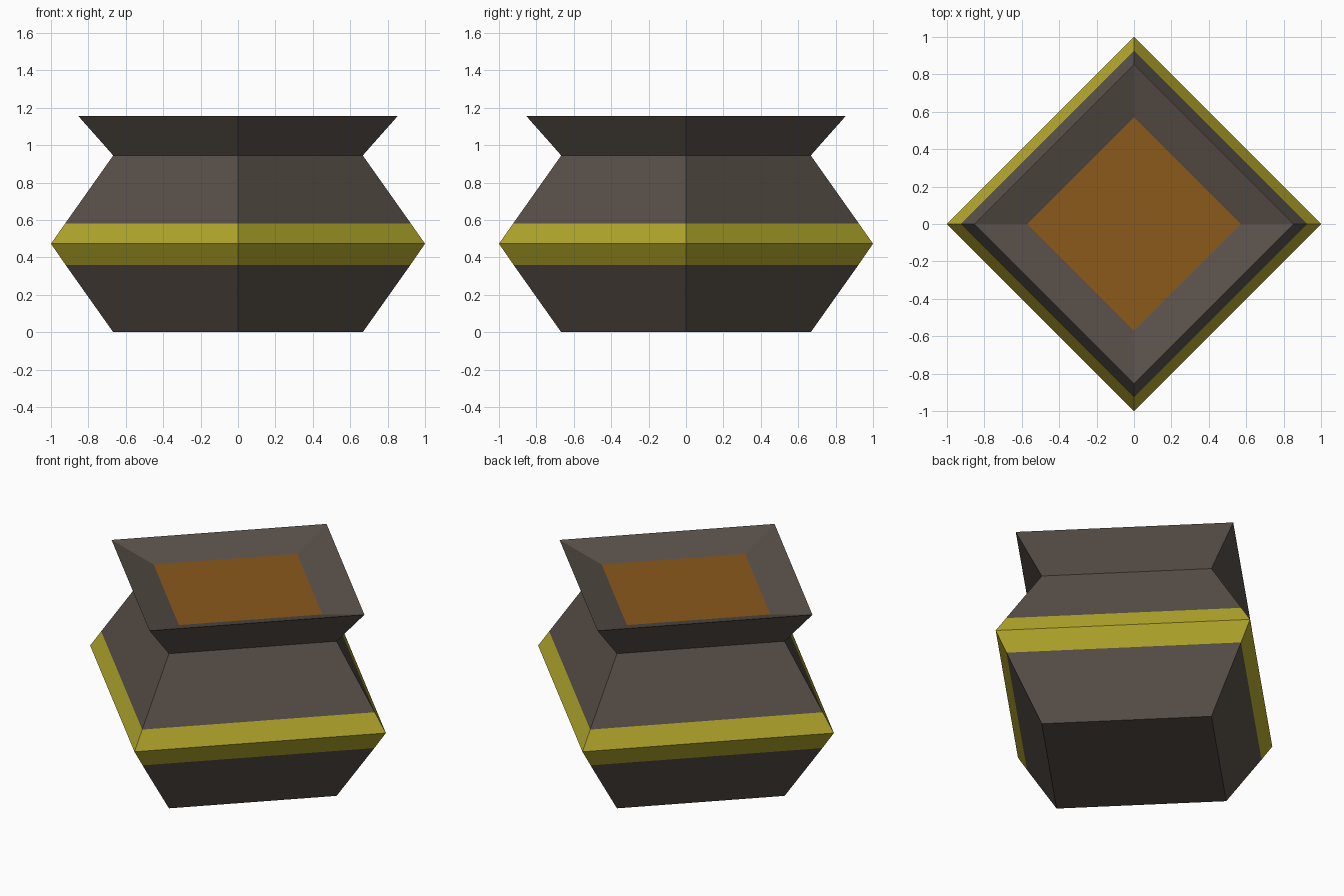
import bpy, bmesh
from math import cos, sin, pi

if "Cube" in bpy.data.objects:
    bpy.data.objects.remove(bpy.data.objects["Cube"])

SIDES = 4


def material(name, rgb):
    m = bpy.data.materials.new(name)
    m.diffuse_color = (*rgb, 1)
    m.use_nodes = True
    m.node_tree.nodes["Principled BSDF"].inputs["Base Color"].default_value = m.diffuse_color
    return m


clay = material("dark_clay", (0.10, 0.08, 0.066))
yellow = material("yellow_glaze", (0.45, 0.39, 0.025))
orange = material("orange_filling", (0.26, 0.10, 0.012))


def lathe(name, profile, mat, cap_first=False):
    """Four-sided turned shape from (radius, height) points, corners on the axes."""
    bm = bmesh.new()
    rings = [[bm.verts.new((r * cos(2 * pi * i / SIDES), r * sin(2 * pi * i / SIDES), z))
              for i in range(SIDES)] for r, z in profile]
    for a, b in zip(rings, rings[1:]):
        for i in range(SIDES):
            j = (i + 1) % SIDES
            bm.faces.new((a[i], a[j], b[j], b[i]))
    if cap_first:
        bm.faces.new(rings[0][::-1] if len(rings) > 1 else rings[0])
    me = bpy.data.meshes.new(name)
    bm.to_mesh(me)
    bm.free()
    me.materials.append(mat)
    ob = bpy.data.objects.new(name, me)
    bpy.context.collection.objects.link(ob)
    return ob


# Lower body with closed base
lathe("lower_body", [(0.667, 0), (0.922, 0.36)], clay, cap_first=True)
# Glazed band around the widest point
lathe("belly_band", [(0.922, 0.36), (1.0, 0.473), (0.925, 0.58)], yellow)
# Shoulder, flared neck and the sloping inside of the rim
lathe("shoulder_and_rim", [(0.925, 0.58), (0.667, 0.945), (0.855, 1.157), (0.57, 1.083)], clay)
# Flat filling inside the mouth
lathe("filling", [(0.57, 1.083)], orange, cap_first=True)
